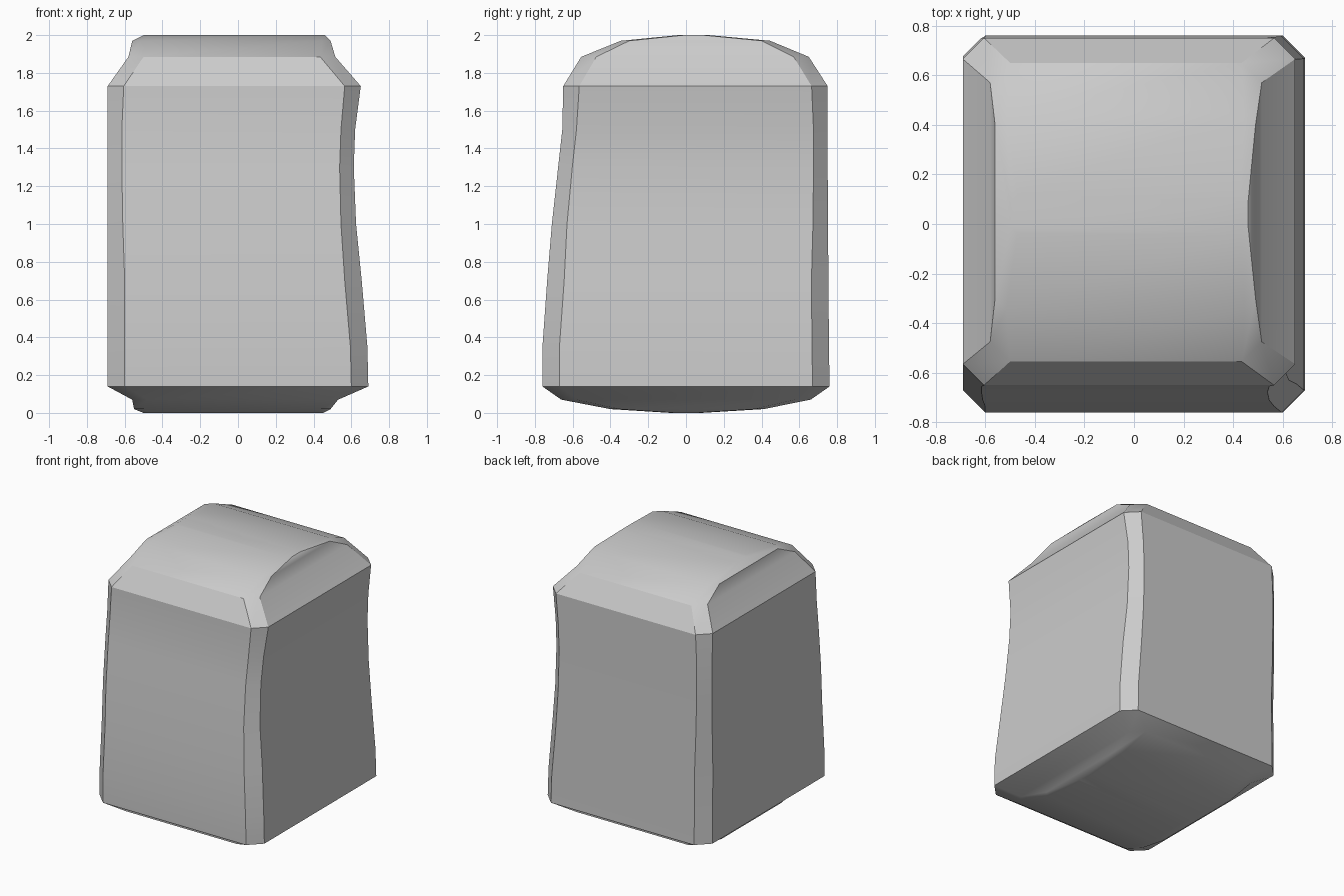
import bpy, bmesh

if "Cube" in bpy.data.objects:
    bpy.data.objects.remove(bpy.data.objects["Cube"])

# Levels of the block: z, left x, right x, front y, back y, corner chamfer
LEVELS = [
    (0.00, -0.50, 0.45, -0.08, 0.08, 0.03),
    (0.02, -0.55, 0.49, -0.40, 0.41, 0.05),
    (0.07, -0.56, 0.53, -0.66, 0.66, 0.08),
    (0.14, -0.69, 0.69, -0.76, 0.76, 0.09),
    (0.35, -0.69, 0.685, -0.76, 0.757, 0.09),
    (0.70, -0.69, 0.655, -0.735, 0.754, 0.09),
    (1.00, -0.69, 0.625, -0.71, 0.752, 0.08),
    (1.30, -0.69, 0.613, -0.677, 0.75, 0.075),
    (1.50, -0.69, 0.62, -0.655, 0.75, 0.075),
    (1.73, -0.69, 0.65, -0.65, 0.75, 0.085),
    (1.885, -0.58, 0.515, -0.555, 0.65, 0.08),
    (1.97, -0.56, 0.49, -0.345, 0.445, 0.045),
    (2.00, -0.50, 0.46, -0.04, 0.12, 0.03),
]


def chamfered_ring(bm, z, l, r, f, b, c):
    pts = [(l + c, f), (r - c, f), (r, f + c), (r, b - c),
           (r - c, b), (l + c, b), (l, b - c), (l, f + c)]
    return [bm.verts.new((x, y, z)) for x, y in pts]


# Loft the chamfered sections into one worn stone block
bm = bmesh.new()
rings = [chamfered_ring(bm, *lv) for lv in LEVELS]
for lo, hi in zip(rings, rings[1:]):
    for i in range(8):
        j = (i + 1) % 8
        bm.faces.new((lo[i], lo[j], hi[j], hi[i]))
bm.faces.new(rings[0][::-1])
bm.faces.new(rings[-1])
bmesh.ops.recalc_face_normals(bm, faces=bm.faces[:])
mesh = bpy.data.meshes.new("stone_block")
bm.to_mesh(mesh)
bm.free()
block = bpy.data.objects.new("stone_block", mesh)
bpy.context.collection.objects.link(block)

# Smooth the gentle bends, keep the chamfers crisp
bpy.context.view_layer.objects.active = block
block.select_set(True)
bpy.ops.object.shade_smooth_by_angle(angle=0.52)
